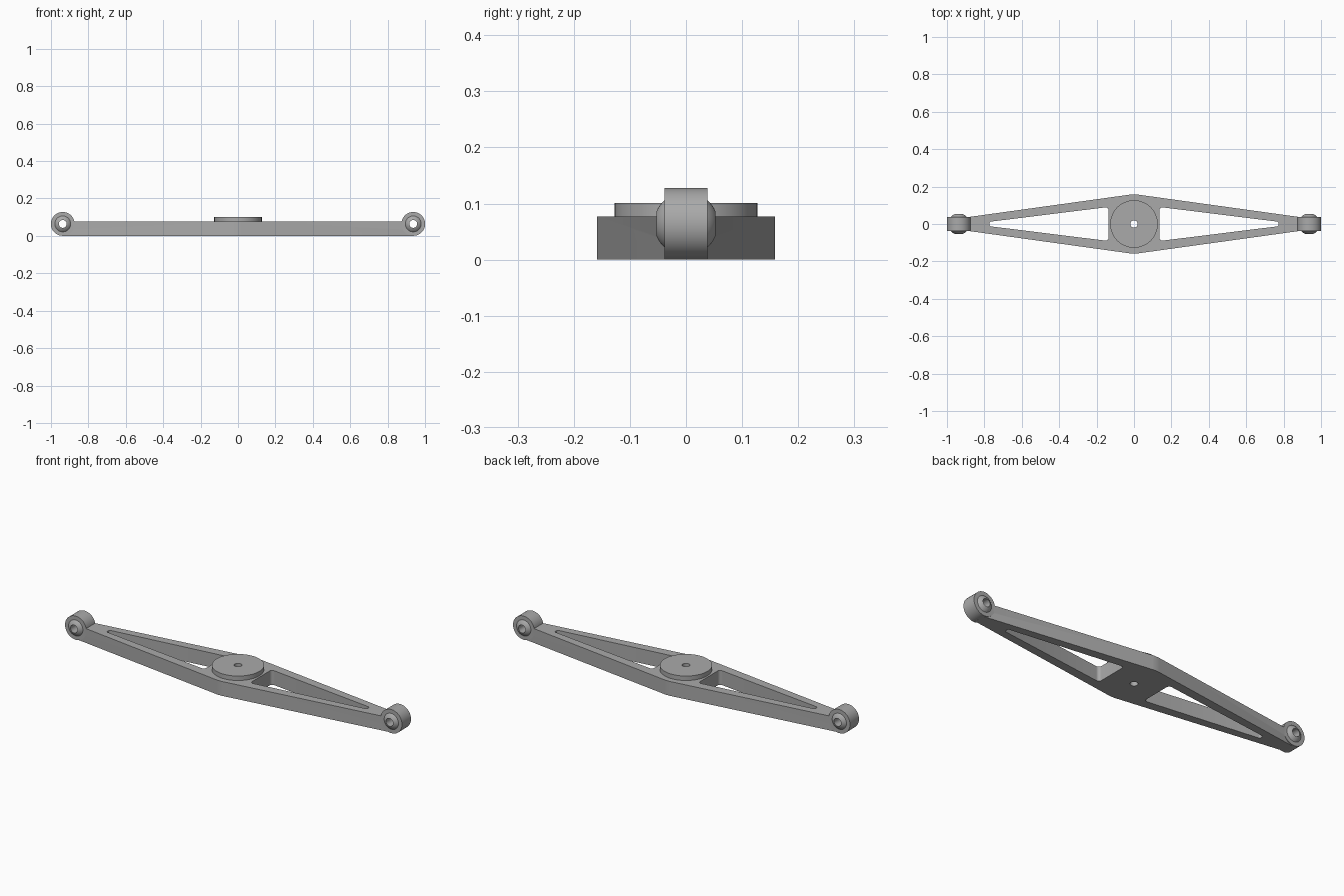
import bpy
import bmesh
from math import radians, pi
from mathutils import Matrix

if "Cube" in bpy.data.objects:
    bpy.data.objects.remove(bpy.data.objects["Cube"], do_unlink=True)

EYE_X, EYE_Z, EYE_R = 0.937, 0.064, 0.0635
ARM_TOP, HUB_TOP = 0.077, 0.101

metal = bpy.data.materials.new("grey metal")
metal.use_nodes = True
grey = (0.40, 0.40, 0.40, 1)
metal.diffuse_color = grey
metal.node_tree.nodes["Principled BSDF"].inputs["Base Color"].default_value = grey


def make_object(name, bm):
    bmesh.ops.recalc_face_normals(bm, faces=bm.faces)
    mesh = bpy.data.meshes.new(name)
    bm.to_mesh(mesh)
    bm.free()
    obj = bpy.data.objects.new(name, mesh)
    bpy.context.collection.objects.link(obj)
    mesh.materials.append(metal)
    return obj


def prism(name, outline, z0, z1, radii):
    """Extrude an outline upwards, rounding its vertical edges by radii."""
    bm = bmesh.new()
    base = bm.faces.new([bm.verts.new((x, y, z0)) for x, y in outline])
    top = bmesh.ops.extrude_face_region(bm, geom=[base])["geom"]
    for v in top:
        if isinstance(v, bmesh.types.BMVert):
            v.co.z = z1
    for radius in set(radii) - {0}:
        spots = [p for p, r in zip(outline, radii) if r == radius]
        edges = [e for e in bm.edges
                 if abs(e.verts[0].co.z - e.verts[1].co.z) > 0.01
                 and any((e.verts[0].co.xy - e.verts[1].co.xy).length < 1e-5
                         and abs(e.verts[0].co.x - x) + abs(e.verts[0].co.y - y) < 1e-4
                         for x, y in spots)]
        bmesh.ops.bevel(bm, geom=edges, offset=radius, segments=6,
                        profile=0.5, affect='EDGES')
    return make_object(name, bm)


def cylinder(name, radius, depth, center, along_y=False):
    bm = bmesh.new()
    turn = Matrix.Rotation(pi / 2, 4, 'X') if along_y else Matrix.Identity(4)
    bmesh.ops.create_cone(bm, cap_ends=True, segments=64, radius1=radius,
                          radius2=radius, depth=depth,
                          matrix=Matrix.Translation(center) @ turn)
    return make_object(name, bm)


def combine(target, tool, operation):
    mod = target.modifiers.new(operation.lower(), 'BOOLEAN')
    mod.operation, mod.object, mod.solver = operation, tool, 'EXACT'
    bpy.context.view_layer.objects.active = target
    bpy.ops.object.modifier_apply(modifier=mod.name)
    bpy.data.objects.remove(tool, do_unlink=True)


def smooth(obj):
    bpy.ops.object.select_all(action='DESELECT')
    obj.select_set(True)
    bpy.context.view_layer.objects.active = obj
    bpy.ops.object.shade_smooth_by_angle(angle=radians(30))


# Long diamond arm, widest at the middle
end_y, mid_y = 0.030, 0.160
arm = prism("rocker_arm",
            [(-EYE_X, -end_y), (0, -mid_y), (EYE_X, -end_y),
             (EYE_X, end_y), (0, mid_y), (-EYE_X, end_y)],
            0, ARM_TOP, [0, 0.02, 0, 0, 0.02, 0])

# Raised hub disc in the middle
combine(arm, cylinder("hub", 0.127, HUB_TOP - 0.03, (0, 0, (HUB_TOP + 0.03) / 2)), 'UNION')

for side in (-1, 1):
    # Tapered opening through each half of the arm
    window = prism("window_cutter",
                   [(side * 0.136, -0.091), (side * 0.772, -0.012),
                    (side * 0.772, 0.012), (side * 0.136, 0.091)],
                   -0.1, 0.2, [0.018, 0.006, 0.006, 0.018])
    combine(arm, window, 'DIFFERENCE')
    # Rod-end eye and its bore
    spot = (side * EYE_X, 0, EYE_Z)
    combine(arm, cylinder("eye", EYE_R, 0.076, spot, True), 'UNION')
    combine(arm, cylinder("bore_cutter", 0.0425, 0.3, spot, True), 'DIFFERENCE')

# Pivot hole through the hub
combine(arm, cylinder("pivot_cutter", 0.019, 0.5, (0, 0, 0)), 'DIFFERENCE')
smooth(arm)

# Pierced ball seated in each eye, cut flat on both faces
for side, label in ((-1, "right"), (1, "left")):
    spot = (side * EYE_X, 0, EYE_Z)
    bm = bmesh.new()
    bmesh.ops.create_uvsphere(bm, u_segments=48, v_segments=32, radius=0.057,
                              matrix=Matrix.Translation(spot) @ Matrix.Rotation(pi / 2, 4, 'X'))
    ball = make_object(label + "_ball_joint", bm)
    combine(ball, cylinder("trim", 0.2, 0.106, spot, True), 'INTERSECT')
    combine(ball, cylinder("bolt_cutter", 0.021, 0.3, spot, True), 'DIFFERENCE')
    smooth(ball)
